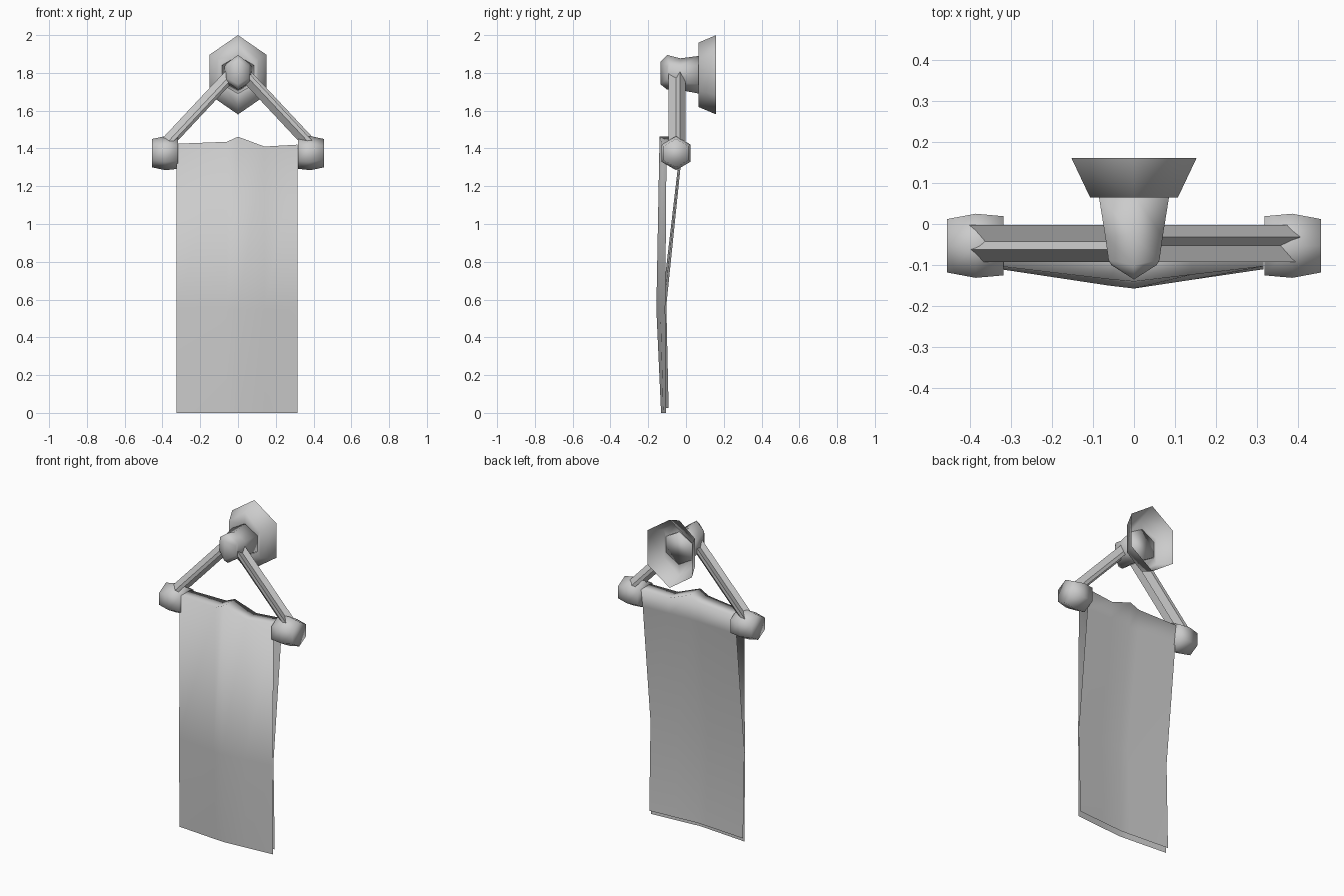
import bpy, math
from mathutils import Vector, Matrix

if "Cube" in bpy.data.objects:
    bpy.data.objects.remove(bpy.data.objects["Cube"], do_unlink=True)

grey = bpy.data.materials.new("plain_grey")
grey.use_nodes = True
GREY = (0.6, 0.6, 0.6, 1)
grey.diffuse_color = GREY
grey.node_tree.nodes["Principled BSDF"].inputs["Base Color"].default_value = GREY


def add_loft(name, rings, closed=True, start_caps=(), end_caps=(), angle=180):
    """Skin equally long point rings; caps list corner numbers of end faces."""
    n = len(rings[0])
    verts = [tuple(p) for ring in rings for p in ring]
    faces = []
    for r in range(len(rings) - 1):
        for i in range(n if closed else n - 1):
            j = (i + 1) % n
            faces.append((r * n + i, r * n + j, (r + 1) * n + j, (r + 1) * n + i))
    faces += [tuple(reversed(cap)) for cap in start_caps]
    faces += [tuple(len(verts) - n + i for i in cap) for cap in end_caps]
    mesh = bpy.data.meshes.new(name)
    mesh.from_pydata(verts, [], faces)
    mesh.materials.append(grey)
    mesh.shade_smooth()
    mesh.set_sharp_from_angle(angle=math.radians(angle))
    obj = bpy.data.objects.new(name, mesh)
    bpy.context.collection.objects.link(obj)


# Hexagon with a corner at the top: unit (side, up) pairs
HEX = [(math.sin(math.tau * i / 6), math.cos(math.tau * i / 6)) for i in range(6)]
FULL = [range(6)]
RIDGED = [(0, 1, 2, 3), (3, 4, 5, 0)]


def hex_ring_y(y, z, half_width, half_height, bow=0.0):
    """Hexagon around the y axis; bow pushes its side corners back."""
    w = half_width / HEX[1][0]
    return [(s * w, y + bow * abs(s) / HEX[1][0], z + u * half_height) for s, u in HEX]


# Flared wall mount, hollow at the back
add_loft("wall_mount", [
    hex_ring_y(0.16, 1.79, 0.152, 0.21),
    hex_ring_y(0.065, 1.79, 0.107, 0.17),
    hex_ring_y(0.065, 1.79, 0.086, 0.10),
])

# Neck running forward into the faceted hub, with a vertical front ridge
add_loft("neck_and_hub", [
    hex_ring_y(0.07, 1.79, 0.086, 0.10),
    hex_ring_y(-0.03, 1.793, 0.070, 0.084),
    hex_ring_y(-0.10, 1.803, 0.062, 0.092, 0.012),
    hex_ring_y(-0.135, 1.80, 0.055, 0.06, 0.035),
], start_caps=FULL, end_caps=RIDGED)

# Barrel-shaped end knobs
for side, label in ((1, "left"), (-1, "right")):
    rings = []
    for x, r in ((0.317, 0.083), (0.385, 0.09), (0.455, 0.075)):
        rings.append([(side * x, -0.053 + s * r, 1.375 + u * r) for s, u in HEX])
    if side < 0:
        rings.reverse()
    add_loft(label + "_knob", rings, start_caps=FULL, end_caps=FULL)

# Slanted arms with a sawtooth section: (depth, height) across the beam
half = [(0.045, -0.02), (0.045, 0.0), (0.015, 0.034), (-0.005, 0.008)]
section = half + [(-a, -b) for a, b in half]
start, end = Vector((0.02, 0, 1.81)), Vector((0.388, 0, 1.417))
along = (end - start).normalized()
normal = Vector((-along.z, 0, along.x))
for turn, label in ((0, "left"), (math.pi, "right")):
    spin = Matrix.Translation((0, -0.047, 0)) @ Matrix.Rotation(turn, 4, 'Z')
    rings = [[spin @ (p + Vector((0, a, 0)) + normal * b) for a, b in section]
             for p in (start, end)]
    add_loft(label + "_arm", rings, start_caps=[range(8)], end_caps=[range(8)], angle=20)

# Cloth hung over the top: columns are (x, bow amount, crest height)
columns = [(-0.325, 0, 1.425), (-0.06, 0.85, 1.435), (0, 1, 1.462),
           (0.14, 0.55, 1.41), (0.315, 0, 1.42)]
# Rows run up the front and down the back: (edge y, middle y, z or None for crest)
rows = [(-0.107, -0.132, 0), (-0.11, -0.157, 0.55), (-0.103, -0.14, None),
        (-0.012, -0.03, None), (-0.028, -0.042, 1.31), (-0.104, -0.128, 0.57),
        (-0.092, -0.115, 0.025)]
cloth = [[(x, e + (m - e) * bow, crest if z is None else z) for x, bow, crest in columns]
         for e, m, z in rows]
add_loft("hanging_cloth", cloth, closed=False)
